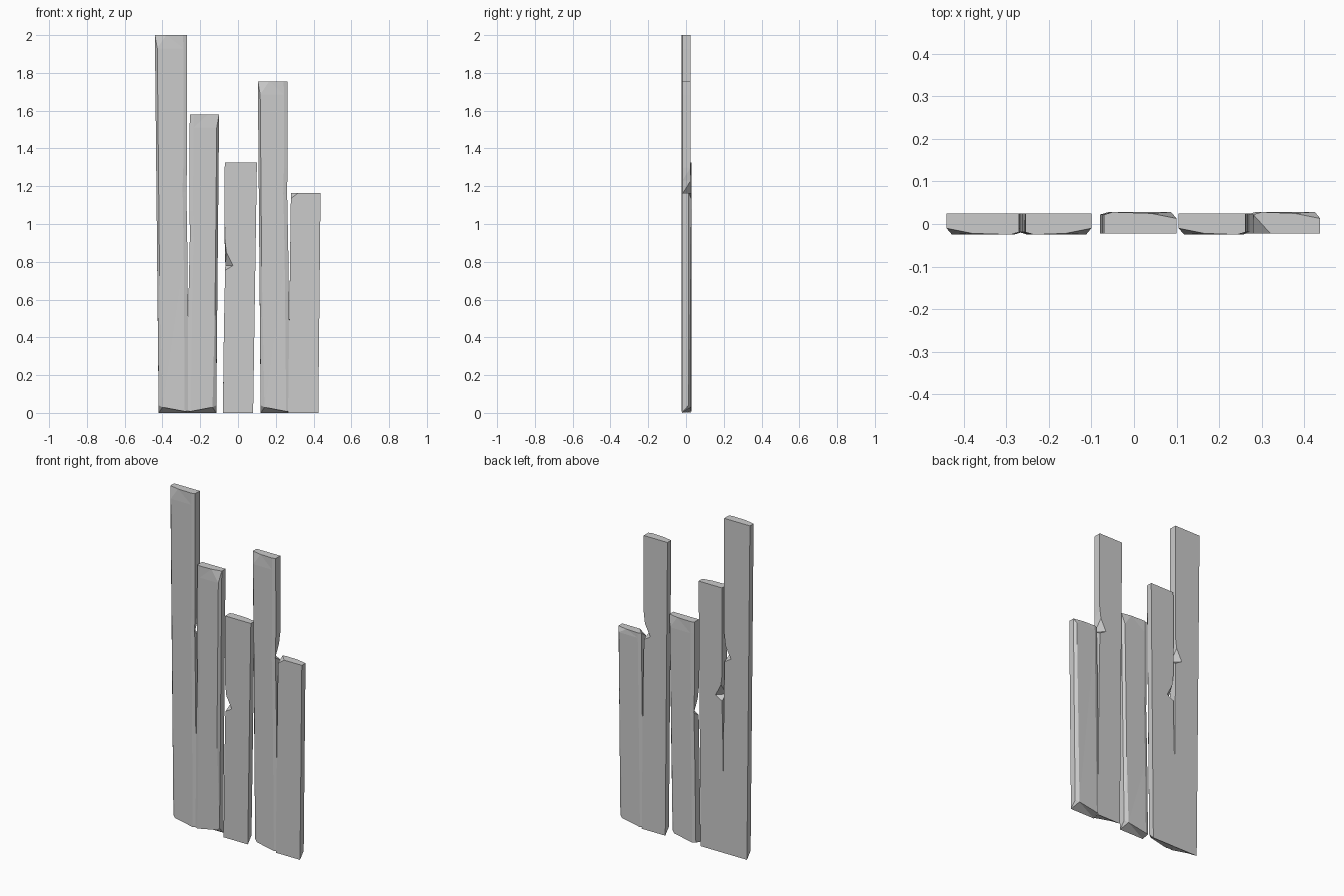
import bpy, bmesh

if "Cube" in bpy.data.objects:
    bpy.data.objects.remove(bpy.data.objects["Cube"])


def plank(name, outer, inner, h, notch, sy):
    """Chipped board; outer and inner are (bottom x, top x) of its side edges."""
    s = 1 if inner[0] > outer[0] else -1
    # (height, chip depth at back inner edge, chip depth at front inner edge)
    levels = [(0, 0, 0), (notch - 0.35, 0.002, 0.002), (notch - 0.025, 0.006, 0.006),
              (notch, 0.048, 0.007), (notch + 0.07, 0.012, 0.005),
              (notch + 0.14, 0.003, 0.002), (h - 0.07, 0, 0), (h, 0, 0)]
    if notch >= h - 0.01:                     # board broken off at its chip
        levels = [(0, 0, 0), (h - 0.07, 0, 0), (h - 0.03, 0, 0), (h, 0.04, 0)]
    bm = bmesh.new()
    rings = []
    for i, (z, back, front) in enumerate(levels):
        t = z / h
        o = outer[0] + (outer[1] - outer[0]) * t
        n = inner[0] + (inner[1] - inner[0]) * t
        bevel = 0.03 if i in (0, len(levels) - 1) else 0.012
        drop = (0, 0, 0.01, 0.008, 0.03, 0.04) if i == 0 else (0,) * 6
        pts = [(o, 0.025), (n - s * back, 0.025), (n - s * front, -0.019),
               (n - s * (0.02 + front), -0.025), (o + s * bevel, -0.025),
               (o, -0.01)]
        if i == 0:
            pts[4] = (o + s * 0.02, -0.023)
        if i == len(levels) - 1:
            pts[4] = (o + s * 0.06, -0.022)
        rings.append([bm.verts.new((x, sy * y + (0.003 if sy < 0 else 0), z + d))
                      for (x, y), d in zip(pts, drop)])
    for a, b in zip(rings, rings[1:]):
        for k in range(6):
            m = (k + 1) % 6
            bm.faces.new((a[k], a[m], b[m], b[k]))
    bm.faces.new(rings[0])
    bm.faces.new(rings[-1])
    bmesh.ops.triangulate(bm, faces=bm.faces[:])
    bmesh.ops.recalc_face_normals(bm, faces=bm.faces[:])
    me = bpy.data.meshes.new(name)
    bm.to_mesh(me)
    bm.free()
    bpy.context.collection.objects.link(bpy.data.objects.new(name, me))


# Five boards, left to right; sy = -1 turns the worn face to the back
plank("plank_tallest", (-0.42, -0.44), (-0.262, -0.27), 2.0, 1.17, 1)
plank("plank_second", (-0.115, -0.10), (-0.27, -0.255), 1.58, 0.93, 1)
plank("plank_middle", (0.08, 0.10), (-0.08, -0.07), 1.325, 0.78, -1)
plank("plank_fourth", (0.12, 0.105), (0.275, 0.262), 1.755, 1.16, 1)
plank("plank_short", (0.425, 0.437), (0.265, 0.28), 1.165, 1.165, -1)
